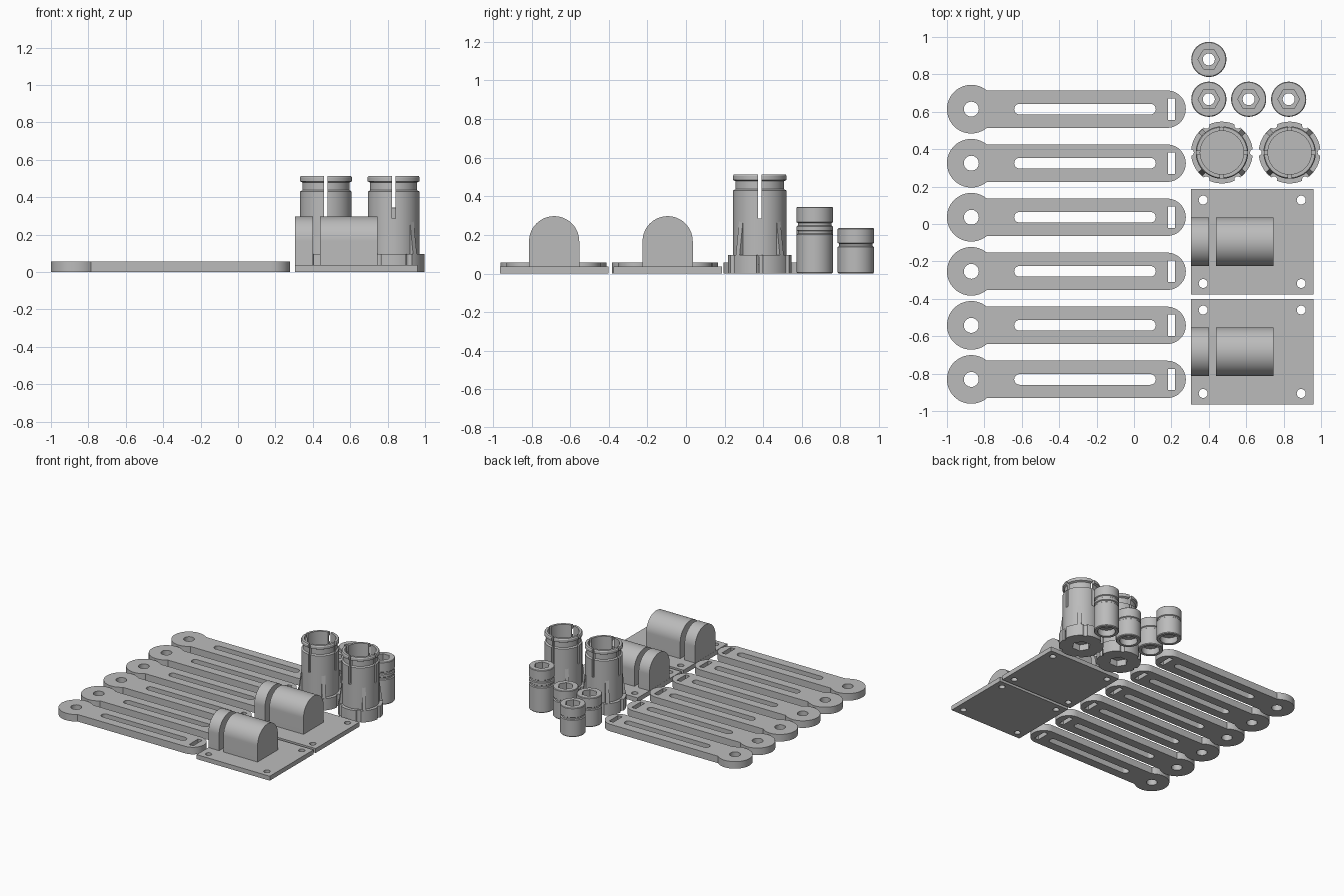
import bpy, bmesh
from math import sin, cos, pi, radians, asin
from mathutils import Matrix, Vector

if "Cube" in bpy.data.objects:
    bpy.data.objects.remove(bpy.data.objects["Cube"])

grey = bpy.data.materials.new("plain_grey")
grey.use_nodes = True
grey.diffuse_color = (0.5, 0.5, 0.5, 1)
grey.node_tree.nodes["Principled BSDF"].inputs["Base Color"].default_value = (0.5, 0.5, 0.5, 1)


def finish(bm, name):
    bmesh.ops.recalc_face_normals(bm, faces=bm.faces)
    mesh = bpy.data.meshes.new(name)
    bm.to_mesh(mesh)
    bm.free()
    mesh.materials.append(grey)
    ob = bpy.data.objects.new(name, mesh)
    bpy.context.collection.objects.link(ob)
    return ob


def arc(cx, cy, r, a0, a1, n):
    """Points along an arc, angles in degrees."""
    return [(cx + r * cos(radians(a0 + (a1 - a0) * i / n)),
             cy + r * sin(radians(a0 + (a1 - a0) * i / n))) for i in range(n + 1)]


def ngon(cx, cy, r, n):
    return arc(cx, cy, r, 0, 360, n)[:-1]


def prism(name, outline, z0, z1, matrix=None):
    bm = bmesh.new()
    base = bm.faces.new([bm.verts.new((x, y, z0)) for x, y in outline])
    up = bmesh.ops.extrude_face_region(bm, geom=[base])["geom"]
    bmesh.ops.translate(bm, vec=(0, 0, z1 - z0),
                        verts=[g for g in up if isinstance(g, bmesh.types.BMVert)])
    if matrix:
        bm.transform(matrix)
    return finish(bm, name)


def lathe(name, profile, n=64):
    """Spin a closed (radius, height) profile round the z axis."""
    bm = bmesh.new()
    rings = [[bm.verts.new((r * cos(2 * pi * i / n), r * sin(2 * pi * i / n), z))
              for i in range(n)] for r, z in profile]
    for a, b in zip(rings, rings[1:] + rings[:1]):
        for i in range(n):
            j = (i + 1) % n
            bm.faces.new((a[i], a[j], b[j], b[i]))
    return finish(bm, name)


def cut(ob, *cutters):
    """Subtract the cutters and discard them."""
    for c in cutters:
        c.hide_render = True
        mod = ob.modifiers.new("cut", "BOOLEAN")
        mod.operation, mod.solver, mod.object = "DIFFERENCE", "EXACT", c
    bpy.context.view_layer.update()
    graph = bpy.context.evaluated_depsgraph_get()
    mesh = bpy.data.meshes.new_from_object(ob.evaluated_get(graph))
    ob.modifiers.clear()
    ob.data = mesh
    for c in cutters:
        bpy.data.objects.remove(c)
    return ob


def smooth(ob):
    bpy.ops.object.select_all(action="DESELECT")
    ob.select_set(True)
    bpy.context.view_layer.objects.active = ob
    bpy.ops.object.shade_smooth_by_angle(angle=radians(25))
    return ob


def copies(ob, places):
    """Put the part at the first place and linked copies at the others."""
    smooth(ob)
    for k, (x, y) in enumerate(places):
        item = ob if k == 0 else ob.copy()
        if k:
            bpy.context.collection.objects.link(item)
        item.location = (x, y, 0)


# Slotted arms: round head, straight bar, round tip
neck = math_angle = asin(0.10 / 0.13) * 180 / pi
outline = arc(-0.87, 0, 0.13, neck, 360 - neck, 40) + arc(0.177, 0, 0.10, -90, 90, 24)
slot = arc(-0.612, 0, 0.0285, 90, 270, 12) + arc(0.088, 0, 0.0285, -90, 90, 12)
window = [(0.183, -0.057), (0.22, -0.057), (0.22, 0.057), (0.183, 0.057)]
arm = cut(prism("slotted_arm", outline, 0, 0.057),
          prism("c", ngon(-0.87, 0, 0.04, 32), -1, 1),
          prism("c", slot, -1, 1), prism("c", window, -1, 1))
copies(arm, [(0, 0.614 - 0.289 * i) for i in range(6)])

# Base plates with four screw holes
brackets = [(0.632, -0.095), (0.632, -0.683)]
w, d = 0.328, 0.281
plate = cut(prism("base_plate", [(-w, -d), (w, -d), (w, d), (-w, d)], 0, 0.036),
            *[prism("c", ngon(sx * 0.262, sy * 0.223, 0.024, 24), -1, 1)
              for sx in (-1, 1) for sy in (-1, 1)])
copies(plate, brackets)

# Arched sleeves with a bore that comes to a point at the top
along_x = Matrix(((0, 0, 1, 0), (1, 0, 0, 0), (0, 1, 0, 0), (0, 0, 0, 1)))
arch = [(-0.13, 0.03), (0.13, 0.03)] + arc(0, 0.167, 0.13, 0, 180, 48)
bore = arc(0, 0.167, 0.104, 120, 420, 60) + [(0, 0.287)]
for name, x0, x1 in (("short_sleeve", -0.327, -0.232), ("long_sleeve", -0.193, 0.113)):
    sleeve = cut(prism(name, arch, x0, x1, along_x), prism("c", bore, -1, 1, along_x))
    copies(sleeve, brackets)

# Collars: notched foot with hex socket, split tube and four sloping ribs
collars = [(0.47, 0.382), (0.832, 0.382)]
foot = cut(lathe("collar_foot", [(0.001, 0), (0.165, 0), (0.165, 0.095), (0.001, 0.095)], 96),
           *[prism("c", ngon(0.168 * cos(i * pi / 3), 0.168 * sin(i * pi / 3), 0.018, 20), -1, 1)
             for i in range(6)],
           prism("c", ngon(0, 0, 0.07, 6), -1, 0.05))
copies(foot, collars)

s = 0.0095
tube = lathe("split_tube", [(0.138, 0.09), (0.138, 0.43), (0.126, 0.437), (0.126, 0.478),
                            (0.14, 0.485), (0.14, 0.505), (0.135, 0.513),
                            (0.116, 0.513), (0.116, 0.09)])
tube = cut(tube, prism("c", [(-1, -s), (1, -s), (1, s), (-1, s)], 0.285, 1),
           prism("c", [(-s, -1), (s, -1), (s, 1), (-s, 1)], 0.285, 1))
copies(tube, collars)

wedge = [(0.125, 0.09), (0.162, 0.09), (0.136, 0.28), (0.125, 0.28)]
upright = Matrix.Rotation(pi / 2, 4, "X")
for i in range(4):
    turn = Matrix.Rotation(pi / 4 + i * pi / 2, 4, "Z")
    copies(prism("collar_rib", wedge, -0.014, 0.014, turn @ upright), collars)


# Knobs: grooved cylinder, through hole, round recess below, hex socket on top
def knob(name, height, grooves, places):
    profile = [(0.089, 0), (0.094, 0.006)]
    for z in grooves:
        profile += [(0.094, z - 0.011), (0.087, z - 0.006), (0.087, z + 0.006), (0.094, z + 0.011)]
    profile += [(0.094, height - 0.004), (0.09, height), (0.032, height),
                (0.032, 0.05), (0.066, 0.05), (0.066, 0)]
    copies(cut(lathe(name, profile, 48), prism("c", ngon(0, 0, 0.058, 6), height - 0.06, 1)), places)


knob("short_knob", 0.235, [0.148], [(0.40, 0.88), (0.40, 0.667), (0.613, 0.667)])
knob("tall_knob", 0.345, [0.213, 0.255], [(0.827, 0.667)])
